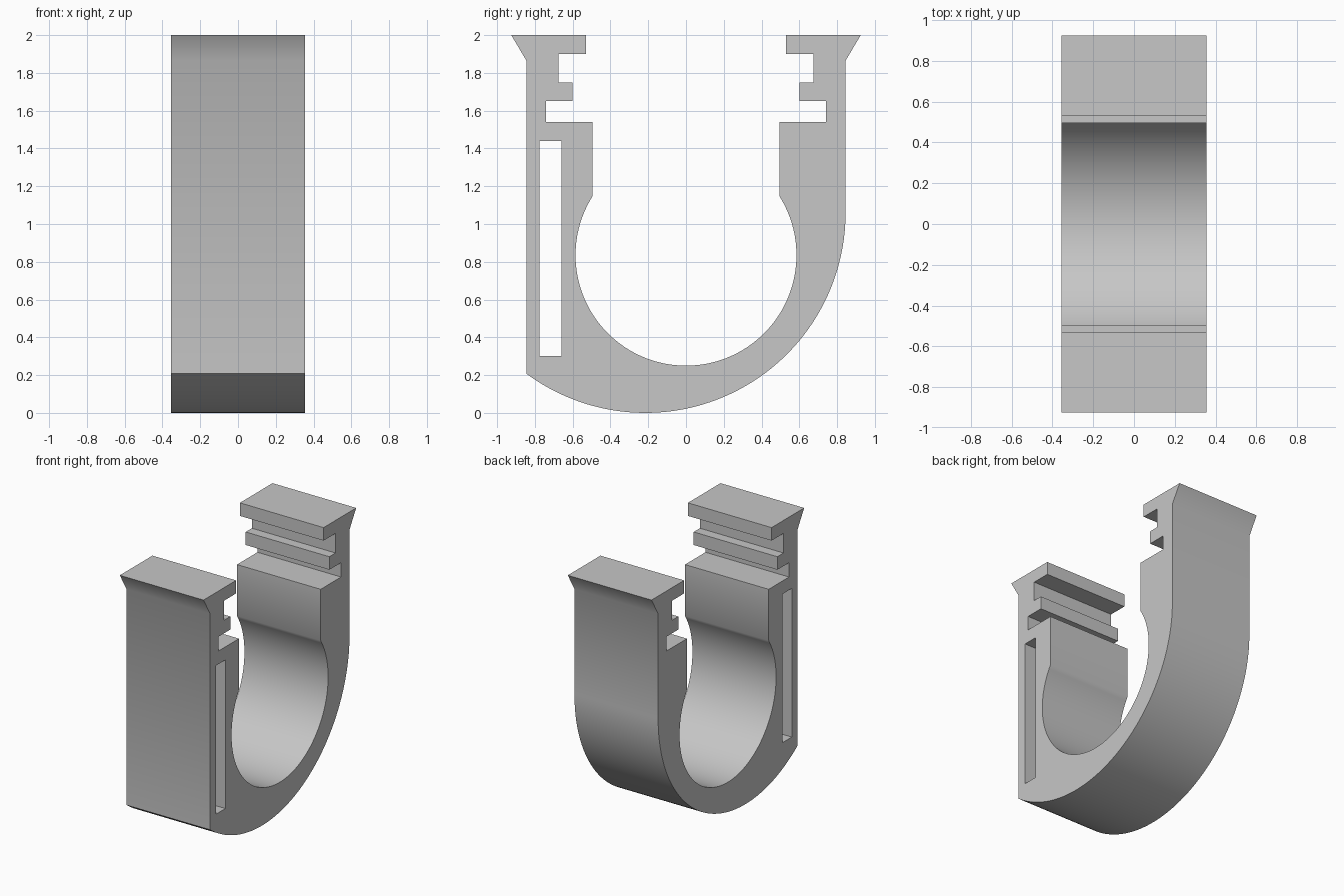
import bpy, bmesh
from math import asin, acos, pi, sin, cos, radians

cube = bpy.data.objects.get("Cube")
if cube:
    bpy.data.objects.remove(cube, do_unlink=True)

HALF_WIDTH = 0.355
WALL = 0.845      # outer face of both arms
NECK = 0.495      # inner face of the throat

grey = bpy.data.materials.new("light grey")
grey.use_nodes = True
colour = (0.57, 0.57, 0.57, 1)
grey.diffuse_color = colour
grey.node_tree.nodes["Principled BSDF"].inputs["Base Color"].default_value = colour


def arc(cy, cz, r, start, end, steps):
    return [(cy + r * cos(start + (end - start) * i / steps),
             cz + r * sin(start + (end - start) * i / steps)) for i in range(steps + 1)]


def extrude_profile(name, points, half):
    """Extrude a closed y-z outline along x."""
    bm = bmesh.new()
    face = bm.faces.new([bm.verts.new((-half, y, z)) for y, z in points])
    side = bmesh.ops.extrude_face_region(bm, geom=[face])["geom"]
    bmesh.ops.translate(bm, vec=(2 * half, 0, 0),
                        verts=[v for v in side if isinstance(v, bmesh.types.BMVert)])
    bmesh.ops.recalc_face_normals(bm, faces=bm.faces)
    mesh = bpy.data.meshes.new(name)
    bm.to_mesh(mesh)
    bm.free()
    obj = bpy.data.objects.new(name, mesh)
    obj.data.materials.append(grey)
    bpy.context.collection.objects.link(obj)
    return obj


# Outer sweep under the clip, from the front foot round to the back wall
R = 1.06
outer = arc(WALL - R, R, R, -acos((R - 2 * WALL) / R), 0, 64)

# Flared lip, notches and shoulder of the back arm, mirrored for the front arm
arm = [(WALL, 1.865), (0.925, 2.0), (0.53, 2.0), (0.53, 1.9), (0.675, 1.9),
       (0.675, 1.75), (0.60, 1.75), (0.60, 1.65), (0.742, 1.65), (0.742, 1.54),
       (NECK, 1.54)]
front_arm = [(-y, z) for y, z in reversed(arm)]

# Round seat for the pipe, from the back neck down and up to the front neck
r = 0.585
a = acos(NECK / r)
seat = arc(0, 0.835, r, a, -pi - a, 80)

clip = extrude_profile("pipe_clip", outer + arm + seat + front_arm, HALF_WIDTH)

# Slot through the front arm
slot = extrude_profile("slot_cutter", [(-0.775, 0.30), (-0.66, 0.30),
                                       (-0.66, 1.44), (-0.775, 1.44)], HALF_WIDTH + 0.1)
cut = clip.modifiers.new("slot", "BOOLEAN")
cut.object = slot
cut.operation = "DIFFERENCE"
cut.solver = "EXACT"

bpy.ops.object.select_all(action="DESELECT")
clip.select_set(True)
bpy.context.view_layer.objects.active = clip
bpy.ops.object.modifier_apply(modifier=cut.name)
bpy.data.objects.remove(slot, do_unlink=True)
bpy.ops.object.shade_smooth_by_angle(angle=radians(35))
